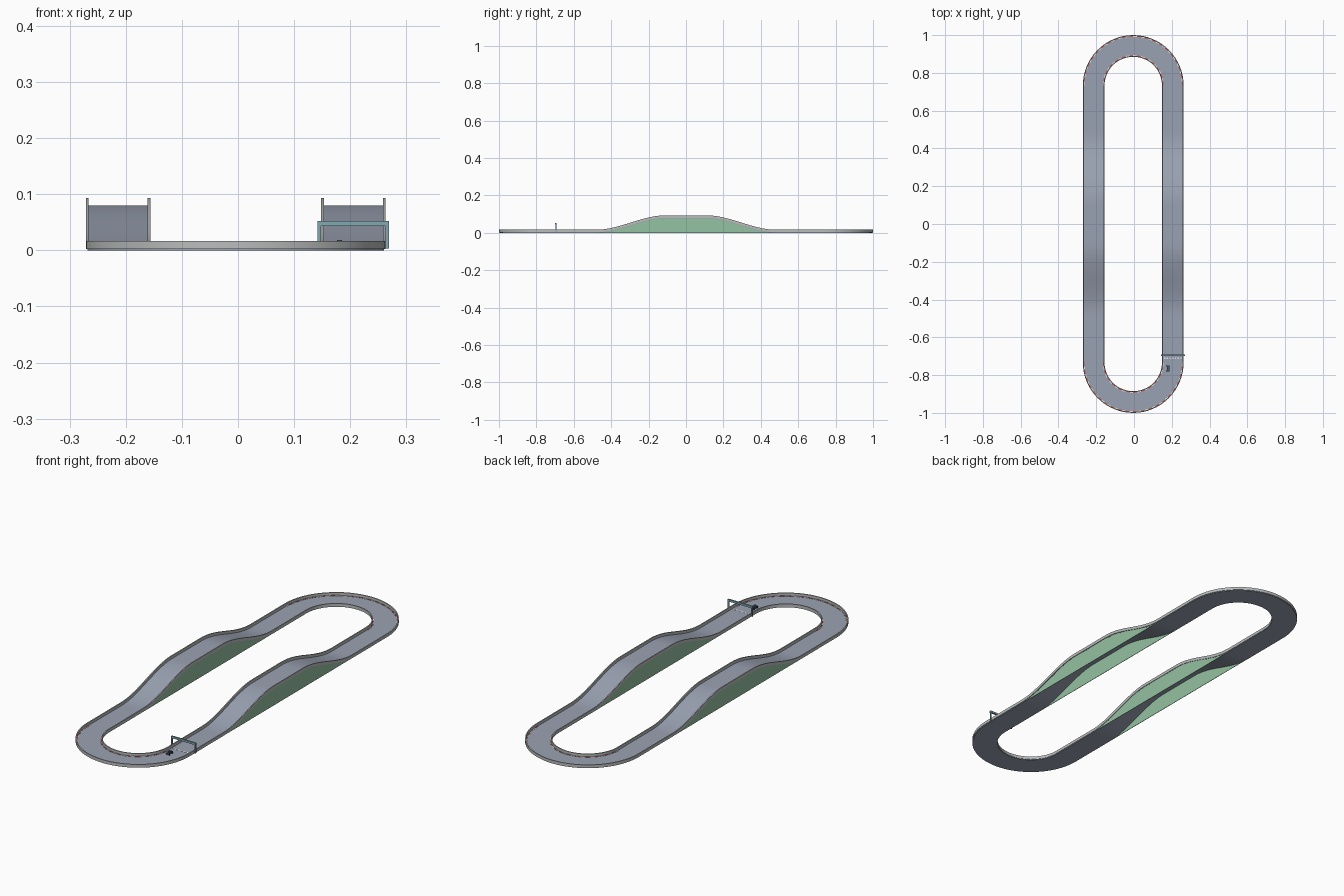
import bpy, bmesh, math

if "Cube" in bpy.data.objects:
    bpy.data.objects.remove(bpy.data.objects["Cube"])

CX = -0.004            # centre line of the circuit
R_IN, R_OUT = 0.152, 0.267
STRAIGHT = 1 - R_OUT   # half length of the straights
WALL = 0.005
ROAD_TOP = 0.003


def material(name, r, g, b):
    def lin(c):
        c /= 255
        return c / 12.92 if c <= 0.04045 else ((c + 0.055) / 1.055) ** 2.4
    m = bpy.data.materials.new(name)
    m.diffuse_color = (lin(r), lin(g), lin(b), 1)
    m.use_nodes = True
    m.node_tree.nodes["Principled BSDF"].inputs["Base Color"].default_value = m.diffuse_color
    return m


ROAD = material("road grey", 154, 162, 178)
RAIL = material("rail light grey", 186, 189, 188)
GREEN = material("bank green", 148, 194, 161)
RED = material("kerb red", 205, 85, 75)
WHITE = material("white", 238, 238, 236)
TEAL = material("gantry teal", 132, 168, 178)
CAR = material("car slate", 70, 92, 106)
BLACK = material("tyre black", 38, 40, 44)


def hump(y):
    """Height of the hill over the straights."""
    t = min(1, max(0, (0.48 - abs(y)) / 0.37))
    return 0.077 * t * t * (3 - 2 * t)


def finish(name, bm, mats, angle=30):
    bmesh.ops.recalc_face_normals(bm, faces=bm.faces)
    me = bpy.data.meshes.new(name)
    bm.to_mesh(me)
    bm.free()
    for m in mats:
        me.materials.append(m)
    ob = bpy.data.objects.new(name, me)
    bpy.context.collection.objects.link(ob)
    if angle:
        bpy.ops.object.select_all(action='DESELECT')
        ob.select_set(True)
        bpy.context.view_layer.objects.active = ob
        bpy.ops.object.shade_smooth_by_angle(angle=math.radians(angle))
    return ob


def stations():
    """Stations round the circuit: bend centre y, angle, hill height."""
    out = []
    n_bend, n_straight = 32, 72
    for side in (1, -1):
        base = 0 if side == 1 else math.pi
        for i in range(n_straight):
            y = side * STRAIGHT * (2 * i / n_straight - 1)
            out.append((y, base, hump(y)))
        for i in range(n_bend):
            out.append((side * STRAIGHT, base + math.pi * i / n_bend, 0))
    return out


def sweep(name, r0, r1, z0, z1, mat):
    """Rectangular section swept round the whole circuit."""
    bm = bmesh.new()
    rings = []
    for y, a, h in stations():
        rings.append([bm.verts.new((CX + r * math.cos(a), y + r * math.sin(a), z + h))
                      for r, z in ((r0, z0), (r1, z0), (r1, z1), (r0, z1))])
    for i, p in enumerate(rings):
        q = rings[(i + 1) % len(rings)]
        for k in range(4):
            bm.faces.new((p[k], p[(k + 1) % 4], q[(k + 1) % 4], q[k]))
    return finish(name, bm, [mat])


def box(bm, x0, x1, y0, y1, z0, z1, mi=0):
    v = [bm.verts.new((x, y, z)) for z in (z0, z1)
         for x, y in ((x0, y0), (x1, y0), (x1, y1), (x0, y1))]
    for f in ((3, 2, 1, 0), (4, 5, 6, 7), (0, 1, 5, 4), (1, 2, 6, 5), (2, 3, 7, 6), (3, 0, 4, 7)):
        bm.faces.new([v[i] for i in f]).material_index = mi


# Road deck and the two guard rails
sweep("road_deck", R_IN + 0.002, R_OUT - 0.003, 0, ROAD_TOP, ROAD)
sweep("inner_rail", R_IN, R_IN + WALL, 0.0025, 0.0165, RAIL)
sweep("outer_rail", R_OUT - WALL, R_OUT, 0.0025, 0.0165, RAIL)

# Green banks closing the sides of the hills, open underneath
for side, word in ((1, "right"), (-1, "left")):
    for r, edge in ((R_IN + 0.0022, "inner"), (R_OUT - 0.0052, "outer")):
        bm = bmesh.new()
        prev = None
        for i in range(49):
            y = -0.472 + 0.944 * i / 48
            x = CX + side * r
            ring = [bm.verts.new(c) for c in (
                (x, y, 0), (x + side * 0.002, y, 0),
                (x + side * 0.002, y, hump(y) + 0.002), (x, y, hump(y) + 0.002))]
            if prev:
                for k in range(4):
                    bm.faces.new((prev[k], prev[(k + 1) % 4], ring[(k + 1) % 4], ring[k]))
            else:
                bm.faces.new(ring)
            prev = ring
        bm.faces.new(prev)
        finish(f"{word}_{edge}_bank", bm, [GREEN])

# Red and white kerbs along the bends
for edge, r0, count in (("inner", R_IN + WALL, 24), ("outer", R_OUT - WALL - 0.004, 40)):
    bm = bmesh.new()
    for side in (1, -1):
        base = 0 if side == 1 else math.pi
        for i in range(count):
            pts = []
            for z in (ROAD_TOP - 0.001, ROAD_TOP + 0.0012):
                for r, k in ((r0, i), (r0 + 0.004, i), (r0 + 0.004, i + 1), (r0, i + 1)):
                    a = base + math.pi * k / count
                    pts.append(bm.verts.new((CX + r * math.cos(a),
                                             side * STRAIGHT + r * math.sin(a), z)))
            for f in ((3, 2, 1, 0), (4, 5, 6, 7), (0, 1, 5, 4), (1, 2, 6, 5), (2, 3, 7, 6), (3, 0, 4, 7)):
                bm.faces.new([pts[j] for j in f]).material_index = i % 2
    finish(f"{edge}_kerb", bm, [RED, WHITE], 0)

# Dashed start line
bm = bmesh.new()
for i in range(7):
    x = 0.158 + i * 0.0145
    box(bm, x, x + 0.0075, -0.715, -0.707, ROAD_TOP - 0.001, ROAD_TOP + 0.0006)
finish("start_line", bm, [WHITE], 0)

# Start gantry: two posts and a beam
bm = bmesh.new()
for x in (0.142, 0.263):
    box(bm, x, x + 0.006, -0.699, -0.693, 0.003, 0.044)
box(bm, 0.142, 0.269, -0.700, -0.692, 0.043, 0.052)
finish("start_gantry", bm, [TEAL], 0)

# Small car: body, cabin and four wheels
cx, cy = 0.181, -0.765
bm = bmesh.new()
box(bm, cx - 0.006, cx + 0.006, cy - 0.017, cy + 0.017, 0.006, 0.012)
box(bm, cx - 0.0045, cx + 0.0045, cy - 0.010, cy + 0.006, 0.012, 0.0185)
finish("car_body", bm, [CAR], 0)
for sx in (-1, 1):
    for sy in (-1, 1):
        bpy.ops.mesh.primitive_cylinder_add(
            vertices=12, radius=0.004, depth=0.003, rotation=(0, math.pi / 2, 0),
            location=(cx + sx * 0.0065, cy + sy * 0.011, ROAD_TOP + 0.004))
        wheel = bpy.context.object
        wheel.name = "car_wheel"
        wheel.data.materials.append(BLACK)
